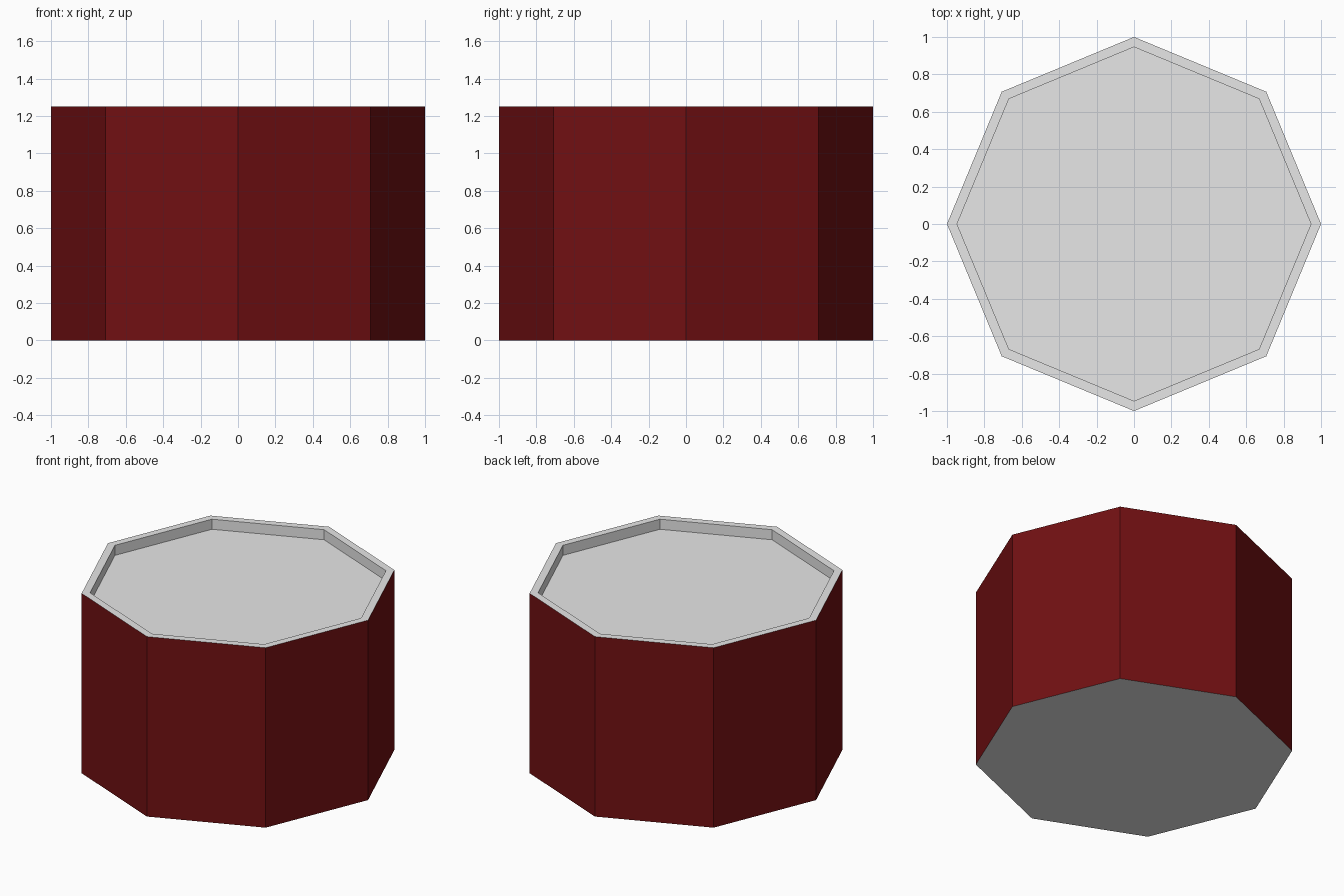
import bpy, bmesh, math

if "Cube" in bpy.data.objects:
    bpy.data.objects.remove(bpy.data.objects["Cube"])

H, R, R_IN, DEPTH = 1.25, 1.0, 0.946, 0.07


def material(name, rgb):
    m = bpy.data.materials.new(name)
    m.diffuse_color = (*rgb, 1)
    m.use_nodes = True
    m.node_tree.nodes["Principled BSDF"].inputs["Base Color"].default_value = m.diffuse_color
    return m


metal = material("light grey metal", (0.8, 0.8, 0.8))
red = material("dark red label", (0.165, 0.005, 0.006))

# Eight-sided can body: outline rings lofted from base, over the rim, into the recess
bm = bmesh.new()
rings = []
for r, z in ((R, 0), (R, H), (R_IN, H), (R_IN, H - DEPTH)):
    rings.append([bm.verts.new((r * math.cos(i * math.pi / 4),
                                r * math.sin(i * math.pi / 4), z)) for i in range(8)])
for k, (a, b) in enumerate(zip(rings, rings[1:])):
    for i in range(8):
        j = (i + 1) % 8
        f = bm.faces.new((a[i], a[j], b[j], b[i]))
        f.material_index = 1 if k == 0 else 0  # red label on outer wall only

# Flat base and recessed lid
bm.faces.new(rings[0][::-1])
bm.faces.new(rings[-1])

mesh = bpy.data.meshes.new("can")
bm.to_mesh(mesh)
bm.free()
mesh.materials.append(metal)
mesh.materials.append(red)
bpy.context.collection.objects.link(bpy.data.objects.new("can", mesh))
